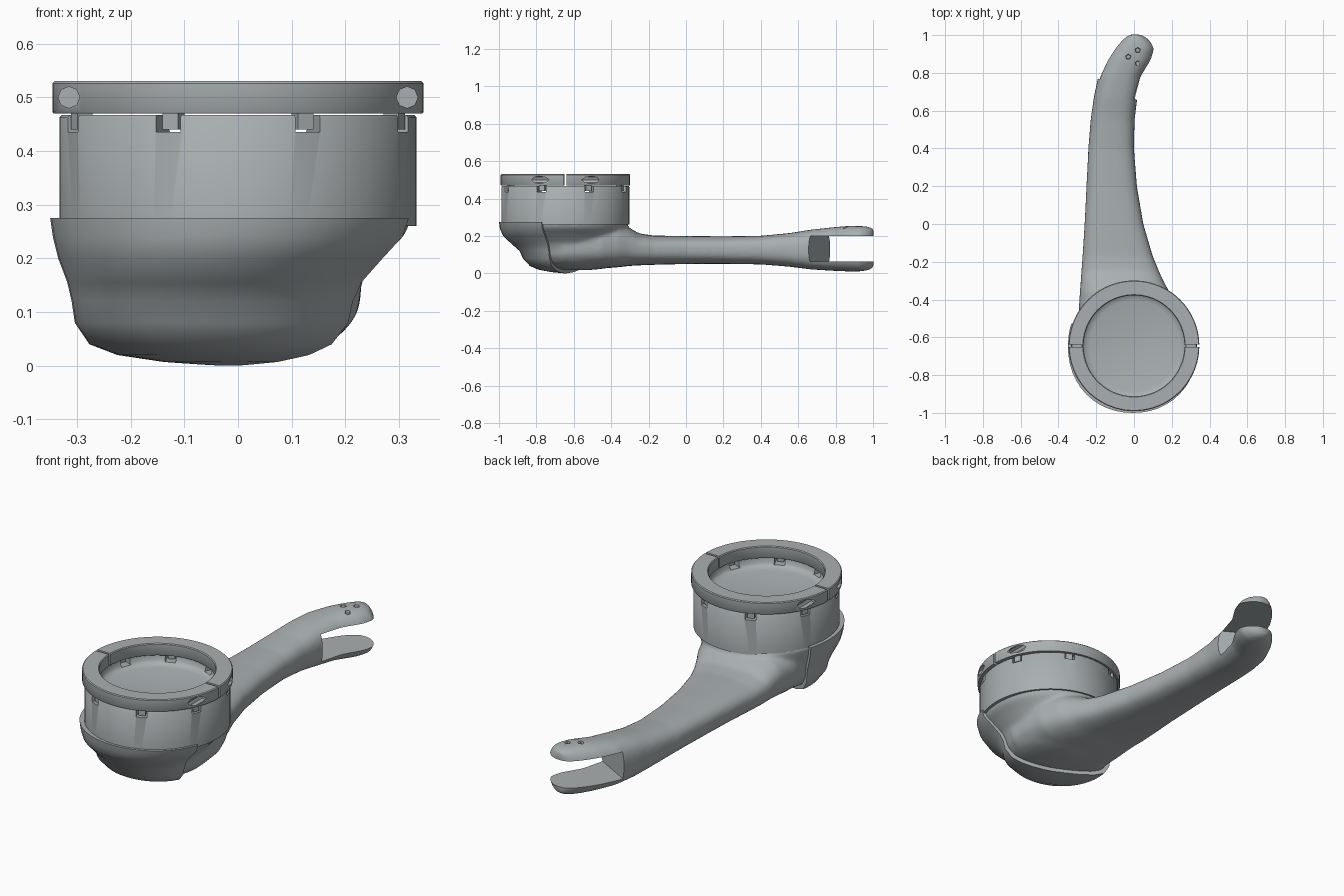
import bpy
import bmesh
from math import sin, cos, pi, radians, copysign
from mathutils import Matrix

old = bpy.data.objects.get("Cube")
if old:
    bpy.data.objects.remove(old)

CY = -0.645  # y of the cup axis

grey = bpy.data.materials.new("warm_grey_metal")
grey.use_nodes = True
grey.diffuse_color = (0.40, 0.43, 0.44, 1)
grey.node_tree.nodes["Principled BSDF"].inputs["Base Color"].default_value = (0.40, 0.43, 0.44, 1)


def finish(bm, name, helper=False):
    bmesh.ops.recalc_face_normals(bm, faces=bm.faces[:])
    mesh = bpy.data.meshes.new(name)
    bm.to_mesh(mesh)
    bm.free()
    ob = bpy.data.objects.new(name, mesh)
    bpy.context.collection.objects.link(ob)
    mesh.materials.append(grey)
    if helper:
        ob.hide_render = True
        ob.hide_set(True)
        ob.display_type = 'WIRE'
    return ob


def smooth(ob, angle=35):
    bpy.ops.object.select_all(action='DESELECT')
    ob.select_set(True)
    bpy.context.view_layer.objects.active = ob
    bpy.ops.object.shade_smooth_by_angle(angle=radians(angle))


def skin(bm, loops, wrap=False):
    """Bridge equal-length closed loops of points into a solid."""
    rings = [[bm.verts.new(p) for p in loop] for loop in loops]
    pairs = list(zip(rings, rings[1:])) + ([(rings[-1], rings[0])] if wrap else [])
    n = len(rings[0])
    for a, b in pairs:
        for i in range(n):
            j = (i + 1) % n
            bm.faces.new((a[i], a[j], b[j], b[i]))
    if not wrap:
        bm.faces.new(rings[0])
        bm.faces.new(rings[-1])


def oval(a0, a1, b0, b1, n, power=2.0):
    """Rounded outline filling the given rectangle."""
    pts = []
    for i in range(n):
        t = 2 * pi * i / n
        c, s = cos(t), sin(t)
        u = copysign(abs(c) ** (2 / power), c)
        v = copysign(abs(s) ** (2 / power), s)
        pts.append(((a0 + a1) / 2 + u * (a1 - a0) / 2, (b0 + b1) / 2 + v * (b1 - b0) / 2))
    return pts


def sweep(bm, profile, start, end, steps, stretch=1.0):
    """Turn an (r, z) profile about the cup axis; full turns close up."""
    full = abs(end - start - 2 * pi) < 1e-6
    loops = []
    for k in range(steps + (0 if full else 1)):
        t = start + (end - start) * k / steps
        loops.append([(r * cos(t), CY + stretch * r * sin(t), z) for r, z in profile])
    skin(bm, loops, wrap=full)


def box(bm, size, matrix):
    bmesh.ops.create_cube(bm, size=1, matrix=matrix @ Matrix.Diagonal((*size, 1)))


def cut(ob, cutter):
    m = ob.modifiers.new("cut", 'BOOLEAN')
    m.operation = 'DIFFERENCE'
    m.solver = 'EXACT'
    m.object = cutter


# Eight notch positions round the rim
notches = [Matrix.Translation((0, CY, 0)) @ Matrix.Rotation(radians(22.5 + 45 * k), 4, 'Z')
           for k in range(8)]

# Cup wall curving into its shallow floor, slightly longer front to back
bm = bmesh.new()
sweep(bm, [(0.02, 0.26), (0.333, 0.26), (0.333, 0.462), (0.329, 0.467),
           (0.275, 0.467), (0.272, 0.442), (0.262, 0.43), (0.235, 0.423),
           (0.02, 0.418)], 0, 2 * pi, 64, 1.028)
cup = finish(bm, "cup_wall")
bm = bmesh.new()
for m in notches:
    box(bm, (0.10, 0.05, 0.06), m @ Matrix.Translation((0.315, 0, 0.465)))
cut(cup, finish(bm, "notch_cutter", True))
smooth(cup, 50)

# Plug closing the middle of the floor
bm = bmesh.new()
skin(bm, [[(x, y, z) for x, y in oval(-r, r, CY - r, CY + r, 24)]
          for r, z in ((0.04, 0.40), (0.04, 0.4183), (0.01, 0.418))])
smooth(finish(bm, "cup_floor_plug"))

# Tabs locking the clamp ring onto the cup
bm = bmesh.new()
for m in notches:
    box(bm, (0.03, 0.032, 0.04), m @ Matrix.Translation((0.315, 0, 0.46)))
finish(bm, "ring_tabs")

# Clamp ring in two halves with bolt sockets beside the gaps
ring_profile = [(0.269, 0.47), (0.344, 0.47), (0.346, 0.473), (0.346, 0.526),
                (0.342, 0.53), (0.271, 0.53), (0.267, 0.526), (0.267, 0.473)]
gap = 0.02
for name, turn, side in (("front_clamp_half", pi, -1), ("back_clamp_half", 0, 1)):
    bm = bmesh.new()
    sweep(bm, ring_profile, turn + gap, turn + pi - gap, 40)
    half = finish(bm, name)
    bm = bmesh.new()
    for x in (-0.315, 0.315):
        bmesh.ops.create_cone(bm, cap_ends=True, segments=8, radius1=0.02, radius2=0.02, depth=0.2,
                              matrix=Matrix.Translation((x, CY + side * 0.17, 0.5))
                              @ Matrix.Rotation(pi / 2, 4, 'X'))
    cut(half, finish(bm, name + "_socket_cutter", True))
    smooth(half)

# Base levels: z, left x, right x, front y, back y
levels = [(0.0, -0.05, 0.04, -0.65, -0.50), (0.007, -0.14, 0.11, -0.72, -0.43),
          (0.02, -0.225, 0.165, -0.79, -0.38), (0.04, -0.277, 0.205, -0.835, -0.36),
          (0.08, -0.304, 0.232, -0.872, -0.35), (0.12, -0.31, 0.238, -0.89, -0.34),
          (0.155, -0.318, 0.247, -0.93, -0.33), (0.20, -0.335, 0.285, -0.978, -0.31),
          (0.24, -0.345, 0.325, -0.995, -0.30), (0.275, -0.35, 0.338, -1.0, -0.295)]


def base_loops(inset, lift):
    for z, x0, x1, y0, y1 in levels:
        yield [(x, y, z + lift * (1 - z / 0.275))
               for x, y in oval(x0 + inset, x1 - inset, y0 + inset, y1 - inset, 48, 2.1)]


# Front cover shell, ending along a slanted line
bm = bmesh.new()
skin(bm, list(base_loops(0, 0)))
bmesh.ops.bisect_plane(bm, geom=bm.verts[:] + bm.edges[:] + bm.faces[:], dist=1e-5,
                       plane_co=(-0.35, -0.52, 0), plane_no=(0.25, 0.66, 0), clear_outer=True)
bmesh.ops.holes_fill(bm, edges=[e for e in bm.edges if e.is_boundary], sides=0)
smooth(finish(bm, "front_cover"), 50)

# Arm stations: y, left x, right x, bottom z, top z
stations = [(-0.66, -0.28, 0.228, 0.022, 0.26), (-0.55, -0.292, 0.23, 0.022, 0.272),
            (-0.45, -0.292, 0.222, 0.026, 0.272), (-0.36, -0.287, 0.188, 0.033, 0.268),
            (-0.30, -0.282, 0.155, 0.04, 0.242), (-0.25, -0.279, 0.133, 0.043, 0.213),
            (-0.17, -0.273, 0.10, 0.046, 0.202), (0.0, -0.262, 0.05, 0.05, 0.20),
            (0.2, -0.252, 0.016, 0.051, 0.198), (0.4, -0.242, 0.0, 0.048, 0.201),
            (0.55, -0.23, 0.003, 0.036, 0.215), (0.67, -0.213, 0.018, 0.021, 0.234),
            (0.78, -0.19, 0.045, 0.014, 0.246), (0.87, -0.147, 0.10, 0.01, 0.254),
            (0.93, -0.107, 0.116, 0.01, 0.254), (0.97, -0.073, 0.092, 0.016, 0.25),
            (0.995, -0.042, 0.06, 0.025, 0.244), (1.004, -0.02, 0.03, 0.033, 0.238)]

# Arm and cup base melted into one smooth body
bm = bmesh.new()
skin(bm, [[(x, y, z) for x, z in oval(x0, x1, z0, z1, 48, 2.7)]
          for y, x0, x1, z0, z1 in stations])
top = [(x, y, 0.29) for x, y in oval(-0.30, 0.30, CY - 0.30, CY + 0.31, 48, 2.1)]
skin(bm, list(base_loops(0.014, 0.018)) + [top])
arm = finish(bm, "curved_arm_and_base")
melt = arm.modifiers.new("melt", 'REMESH')
melt.mode = 'VOXEL'
melt.voxel_size = 0.01
melt.use_smooth_shade = True
relax = arm.modifiers.new("relax", 'SMOOTH')
relax.factor = 0.5
relax.iterations = 14

# Fork slot and small pits in the upper prong
bm = bmesh.new()
slot = Matrix.Translation((-0.1, 0.72, 0.132)) @ Matrix.Rotation(radians(-29), 4, 'Z')
box(bm, (1.0, 0.6, 0.136), slot @ Matrix.Translation((0, 0.3, 0)))
for x, y in ((0.02, 0.92), (-0.03, 0.885), (0.02, 0.85)):
    bmesh.ops.create_cone(bm, cap_ends=True, segments=5, radius1=0.012, radius2=0.018, depth=0.03,
                          matrix=Matrix.Translation((x, y, 0.25)))
cut(arm, finish(bm, "fork_cutter", True))
